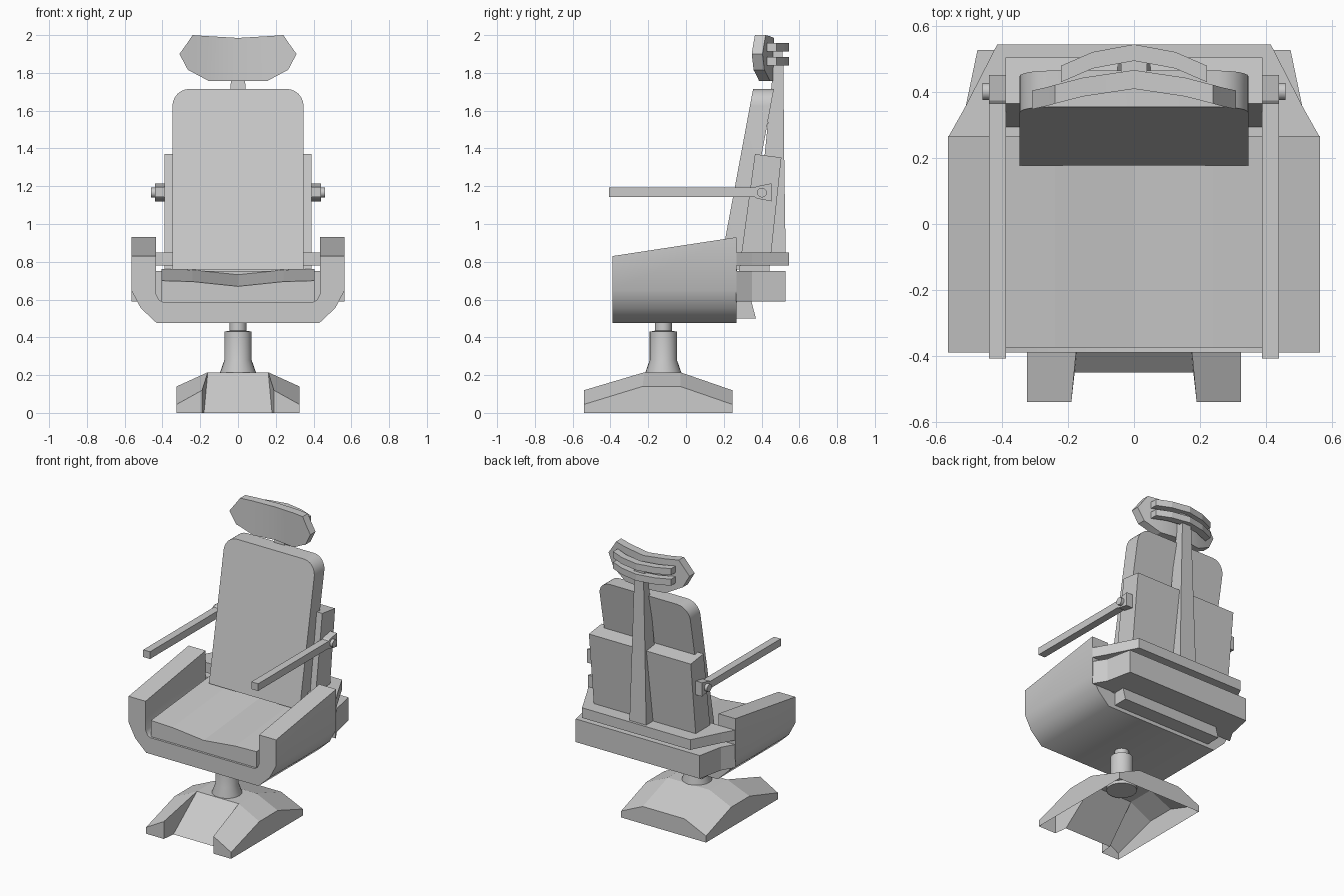
import bpy, bmesh, math

if "Cube" in bpy.data.objects:
    bpy.data.objects.remove(bpy.data.objects["Cube"])


def make(name, verts, faces, mirror=False, merge=0.0, smooth=None):
    me = bpy.data.meshes.new(name)
    me.from_pydata(verts, [], faces)
    bm = bmesh.new()
    bm.from_mesh(me)
    if merge:
        bmesh.ops.remove_doubles(bm, verts=bm.verts, dist=merge)
    bmesh.ops.recalc_face_normals(bm, faces=bm.faces)
    bm.to_mesh(me)
    bm.free()
    ob = bpy.data.objects.new(name, me)
    bpy.context.collection.objects.link(ob)
    if mirror:
        ob.modifiers.new("Mirror", 'MIRROR')
    if smooth:
        bpy.ops.object.select_all(action='DESELECT')
        ob.select_set(True)
        bpy.context.view_layer.objects.active = ob
        bpy.ops.object.shade_smooth_by_angle(angle=math.radians(smooth))
    return ob


def loft(name, rings, **kw):
    """Skin equal-length rings and cap both ends."""
    n = len(rings[0])
    verts = [p for r in rings for p in r]
    faces = [tuple(range(n)), tuple(range((len(rings) - 1) * n, len(rings) * n))]
    for k in range(len(rings) - 1):
        for i in range(n):
            j = (i + 1) % n
            faces.append((k*n + i, k*n + j, k*n + n + j, k*n + n + i))
    return make(name, verts, faces, **kw)


def prism_x(name, yz, x0, x1, **kw):
    return loft(name, [[(x, y, z) for y, z in yz] for x in (x0, x1)], **kw)


def prism_z(name, half, z0, z1):
    xy = half + [(-x, y) for x, y in reversed(half)]
    return loft(name, [[(x, y, z) for x, y in xy] for z in (z0, z1)])


# Hollow foot: one half, mirrored
outer = [(.325, -.54, .045), (.325, -.23, .14), (.325, -.03, .14), (.325, .245, .045)]
ridge = [(.19, -.54, .12), (.16, -.22, .215), (.16, -.03, .215), (.16, .245, .12)]
mid = [(0, -.22, .215), (0, -.03, .215), (0, .245, .12)]
floor = [(.325, -.54, 0), (.325, .245, 0), (0, .245, 0),
         (0, -.45, 0), (.18, -.45, 0), (.19, -.54, 0)]
make("foot", outer + ridge + mid + floor, [
    (0, 1, 5, 4), (1, 2, 6, 5), (2, 3, 7, 6), (5, 6, 9, 8), (6, 7, 10, 9),
    (11, 12, 3, 2, 1, 0), (12, 13, 10, 7, 3), (11, 0, 4, 16),
    (16, 4, 5, 15), (15, 5, 8, 14)], mirror=True)

# Swivel column
N = 24
loft("column", [[(r * math.cos(2 * math.pi * i / N), -.12 + r * math.sin(2 * math.pi * i / N), z)
                 for i in range(N)]
                for r, z in ((.095, .195), (.095, .215), (.072, .28), (.072, .43),
                             (.045, .435), (.045, .49))], smooth=35)


# Seat bucket with armrest sides rising to the back
def bucket_ring(y, top):
    half = [(.43, .475), (.515, .555), (.565, .65), (.565, top),
            (.435, top), (.435, .63), (.42, .60), (.40, .588)]
    return [(x, y, z) for x, z in half] + [(-x, y, z) for x, z in reversed(half)]


loft("seat_bucket", [bucket_ring(-.39, .83), bucket_ring(.267, .93)], smooth=44)


# Seat cushion with dipped middle
def cushion_ring(y, rise):
    top = [(.405, .70), (.24, .695), (0, .67), (-.24, .695), (-.405, .70)]
    return [(-.405, y, .585), (.405, y, .585)] + [(x, y, z + rise) for x, z in top]


loft("seat_cushion", [cushion_ring(-.375, 0), cushion_ring(.27, .062)])

# Rear blocks behind the bucket
prism_z("rear_lower_block", [(.563, .265), (.512, .35), (.475, .528)], .59, .75)
prism_z("rear_upper_band", [(.563, .265), (.515, .35), (.415, .545)], .78, .85)
prism_x("rear_under_bracket", [(.26, .50), (.37, .50), (.345, .595), (.26, .595)], -.38, .38)

# Backrest cushion: rounded outline, leaning back
W, TOP, R = .347, 1.715, .09
half = [(W, .76)] + [(W - R + R * math.cos(a), TOP - R + R * math.sin(a))
                     for a in [math.pi / 12 * i for i in range(7)]]
outline = half + [(-x, z) for x, z in reversed(half)]
loft("backrest_cushion", [[(x, .185 + (z - .80) * .186 + d, z) for x, z in outline]
                          for d in (0, .11)], smooth=35)

# Backrest shell and spine
prism_x("backrest_shell", [(.28, .745), (.44, .745), (.505, 1.352), (.365, 1.37)], -.39, .39)


def spine_ring(w, y0, y1, z):
    return [(-w, y0, z), (w, y0, z), (w, y1, z), (-w, y1, z)]


loft("spine", [spine_ring(.065, .40, .528, .80), spine_ring(.05, .415, .52, 1.35),
               spine_ring(.035, .465, .515, 1.86)])

# Headrest: columns of (x, low z, high z, front y)
cols = [(.31, 1.9, 1.9, .348), (.265, 1.815, 1.963, .358), (.24, 1.803, 2.0, .365),
        (.155, 1.757, 1.994, .387), (0, 1.757, 1.985, .41)]
cols = cols + [(-x, a, b, y) for x, a, b, y in reversed(cols[:-1])]
loft("headrest", [[(x, y, a), (x, y, b), (x, y + .057, b), (x, y + .057, a)]
                  for x, a, b, y in cols], merge=.0005, smooth=25)

# Curved bars behind the headrest, with a connector
for label, z in (("lower", 1.84), ("upper", 1.913)):
    loft("headrest_bar_" + label,
         [[(x, y, z), (x, y, z + .045), (x, y - .05, z + .045), (x, y - .05, z)]
          for x, y in ((-.222, .48), (-.125, .522), (0, .545), (.125, .522), (.222, .48))])
prism_x("headrest_connector", [(.44, 1.855), (.51, 1.855), (.51, 1.94), (.44, 1.94)], -.04, .04)

# Side arm bars with pivot bolts
for side, s in (("left", -1), ("right", 1)):
    prism_x("arm_bar_" + side,
            [(-.408, 1.142), (.365, 1.142), (.375, 1.135), (.452, 1.12),
             (.452, 1.215), (.375, 1.2), (.365, 1.192), (-.408, 1.192)], s * .388, s * .44)
    prism_x("arm_pivot_" + side,
            [(.402 + .026 * math.cos(math.pi * i / 6), 1.166 + .026 * math.sin(math.pi * i / 6))
             for i in range(12)], s * .38, s * .46, smooth=35)
